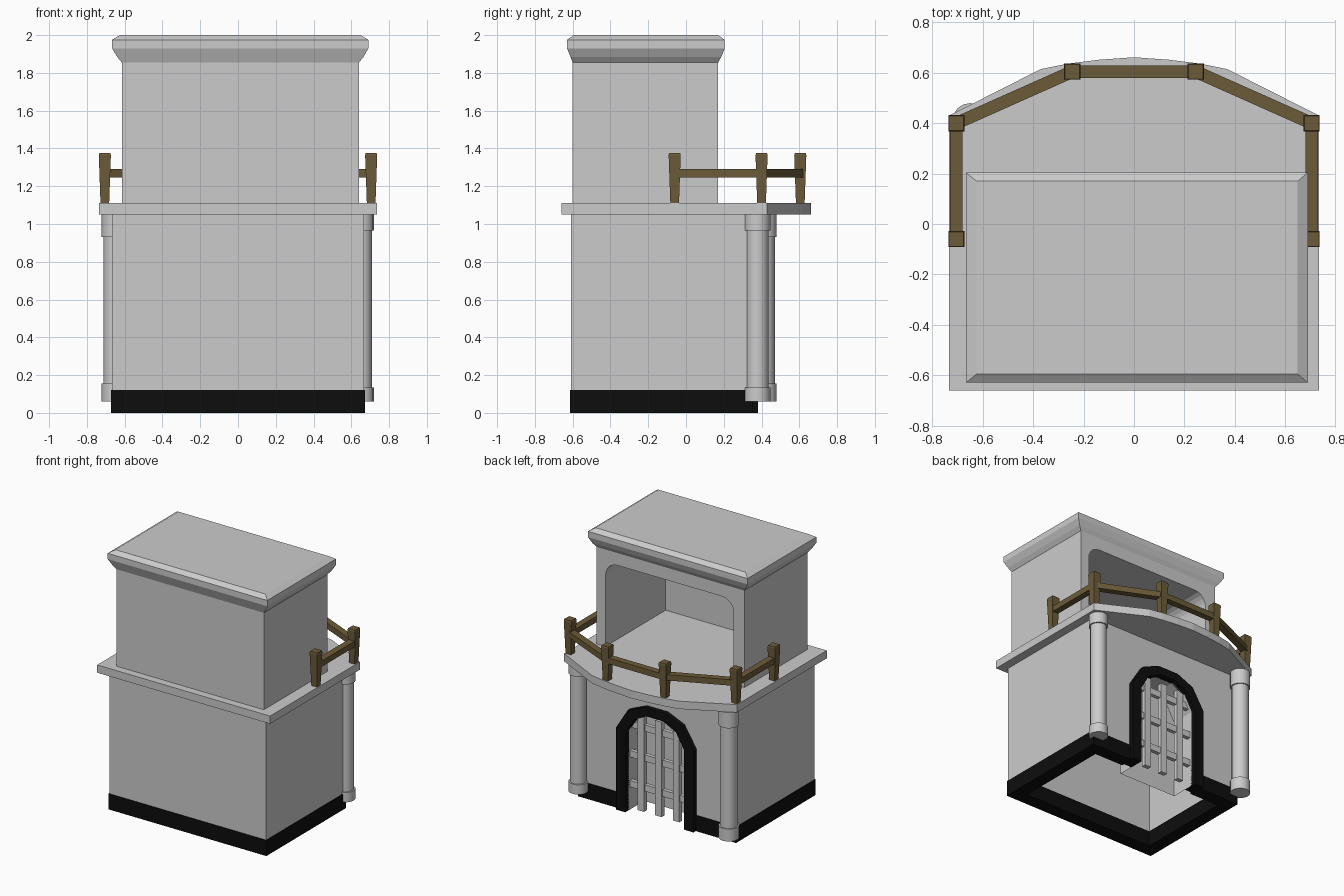
import bpy, bmesh, math
from mathutils import Vector

if "Cube" in bpy.data.objects:
    bpy.data.objects.remove(bpy.data.objects["Cube"])


def material(name, rgb):
    m = bpy.data.materials.new(name)
    m.diffuse_color = (*rgb, 1)
    m.use_nodes = True
    m.node_tree.nodes["Principled BSDF"].inputs["Base Color"].default_value = m.diffuse_color
    return m


BLACK = material("black_stone", (0.004, 0.004, 0.004))
WOOD = material("wood", (0.15, 0.105, 0.04))


def loft(name, rings, mat=None, closed=True, caps=(True, True)):
    """Skin a list of equal-length point rings."""
    bm = bmesh.new()
    vs = [[bm.verts.new(p) for p in ring] for ring in rings]
    n = len(vs[0])
    for a, b in zip(vs, vs[1:]):
        for i in range(n if closed else n - 1):
            j = (i + 1) % n
            bm.faces.new((a[i], a[j], b[j], b[i]))
    if caps[0]:
        bm.faces.new(vs[0][::-1])
    if caps[1]:
        bm.faces.new(vs[-1])
    bmesh.ops.recalc_face_normals(bm, faces=bm.faces)
    me = bpy.data.meshes.new(name)
    bm.to_mesh(me)
    bm.free()
    if mat:
        me.materials.append(mat)
    ob = bpy.data.objects.new(name, me)
    bpy.context.collection.objects.link(ob)
    return ob


def rect(x0, x1, y0, y1, z):
    return [(x0, y0, z), (x1, y0, z), (x1, y1, z), (x0, y1, z)]


def box(name, x0, x1, y0, y1, z0, z1, mat=None):
    return loft(name, [rect(x0, x1, y0, y1, z0), rect(x0, x1, y0, y1, z1)], mat)


def plan_prism(name, pts, z0, z1, mat=None):
    return loft(name, [[(x, y, z) for x, y in pts] for z in (z0, z1)], mat)


def wall_prism(name, pts, y0, y1, mat=None, **kw):
    return loft(name, [[(x, y, z) for x, z in pts] for y in (y0, y1)], mat, **kw)


def cut(ob, cutter):
    mod = ob.modifiers.new("cut", "BOOLEAN")
    mod.operation, mod.object, mod.solver = "DIFFERENCE", cutter, "EXACT"
    dg = bpy.context.evaluated_depsgraph_get()
    me = bpy.data.meshes.new_from_object(ob.evaluated_get(dg))
    ob.modifiers.clear()
    ob.data = me
    bpy.data.objects.remove(cutter)


def mirrored(half):
    return half + [(-x, z) for x, z in reversed(half)]


# Door outlines (x, z)
inner = mirrored([(0.25, 0), (0.25, 0.61), (0.18, 0.73), (0.07, 0.785)])
outer = mirrored([(0.33, 0), (0.33, 0.63), (0.23, 0.79), (0.09, 0.85)])

# Hollow lower storey with door opening
lower = box("lower_walls", -0.667, 0.667, -0.61, 0.345, 0.005, 1.05)
cut(lower, box("hollow", -0.61, 0.61, -0.555, 0.29, -0.1, 1.02))
cut(lower, wall_prism("door_hole", [(x, z if z else -0.1) for x, z in inner], 0.2, 0.5))

# Shallow recess behind the door
wall_prism("door_recess", inner, 0.15, 0.33, closed=False, caps=(True, False))

# Black plinth, open at the door
plan_prism("plinth", [(-0.32, 0.352), (-0.672, 0.352), (-0.672, -0.615), (0.672, -0.615),
                      (0.672, 0.352), (0.32, 0.352), (0.32, 0.25), (0.57, 0.25),
                      (0.57, -0.51), (-0.57, -0.51), (-0.57, 0.25), (-0.32, 0.25)],
           0, 0.12, BLACK)
wall_prism("door_frame", outer + inner[::-1], 0.27, 0.38, BLACK)

# Portcullis
for x in (-0.15, 0, 0.15):
    box("gate_upright", x - 0.027, x + 0.027, 0.30, 0.335, 0.02, 0.75)
for z in (0.2, 0.43, 0.66):
    w = 0.25 if z < 0.6 else 0.235
    box("gate_crossbar", -w, w, 0.295, 0.325, z - 0.025, z + 0.025)

# Balcony slab with bowed edge
bow = [(0.735, 0.43), (0.37, 0.615), (0.26, 0.637), (0.14, 0.652)]
plan_prism("balcony_slab", [(0.735, -0.66)] + bow + [(0, 0.662)]
           + [(-x, y) for x, y in reversed(bow)] + [(-0.735, -0.66)], 1.05, 1.11)


# Columns
def column(name, cx, cy, r, foot, neck):
    prof = [(r, 0.06), (r, foot), (r - 0.01, foot), (r - 0.01, neck), (r, neck), (r, 1.05)]
    n = 16
    ob = loft(name, [[(cx + q * math.cos(math.tau * i / n), cy + q * math.sin(math.tau * i / n), z)
                      for i in range(n)] for q, z in prof])
    ob.data.shade_smooth()
    ob.data.set_sharp_from_angle(angle=math.radians(35))


column("right_column", 0.65, 0.378, 0.069, 0.135, 0.965)
column("left_column", -0.65, 0.408, 0.072, 0.155, 0.93)

# Upper storey, open to the balcony through a round-cornered opening
upper = box("upper_walls", -0.615, 0.64, -0.6, 0.17, 1.11, 1.87)
x0, x1, top, r = -0.525, 0.565, 1.76, 0.1
arch = [(x0, 1.0), (x1, 1.0)]
for cx, start in ((x1 - r, 0), (x0 + r, 90)):
    for k in range(6):
        a = math.radians(start + 18 * k)
        arch.append((cx + r * math.cos(a), top - r + r * math.sin(a)))
cut(upper, wall_prism("opening", arch, -0.56, 0.3))

# Flared cornice and roof
loft("cornice_roof", [rect(-0.615, 0.64, -0.6, 0.17, 1.855),
                      rect(-0.64, 0.665, -0.612, 0.187, 1.885),
                      rect(-0.667, 0.69, -0.63, 0.205, 1.93),
                      rect(-0.667, 0.69, -0.63, 0.205, 1.975),
                      rect(-0.625, 0.65, -0.595, 0.17, 2.0)])

# Railing: tapered posts and rails between them
posts = [(-0.705, -0.06), (-0.705, 0.4), (-0.245, 0.605),
         (0.245, 0.605), (0.705, 0.4), (0.705, -0.06)]
for x, y in posts:
    loft("rail_post", [rect(x - h, x + h, y - h, y + h, z)
                       for h, z in ((0.023, 1.11), (0.032, 1.365), (0.029, 1.375))], WOOD)
for a, b in zip(posts, posts[1:]):
    a, b = Vector(a), Vector(b)
    d = (b - a).normalized()
    s = Vector((-d.y, d.x)) * 0.025
    plan_prism("rail", [tuple(p) for p in (a - s, b - s, b + s, a + s)], 1.245, 1.29, WOOD)
